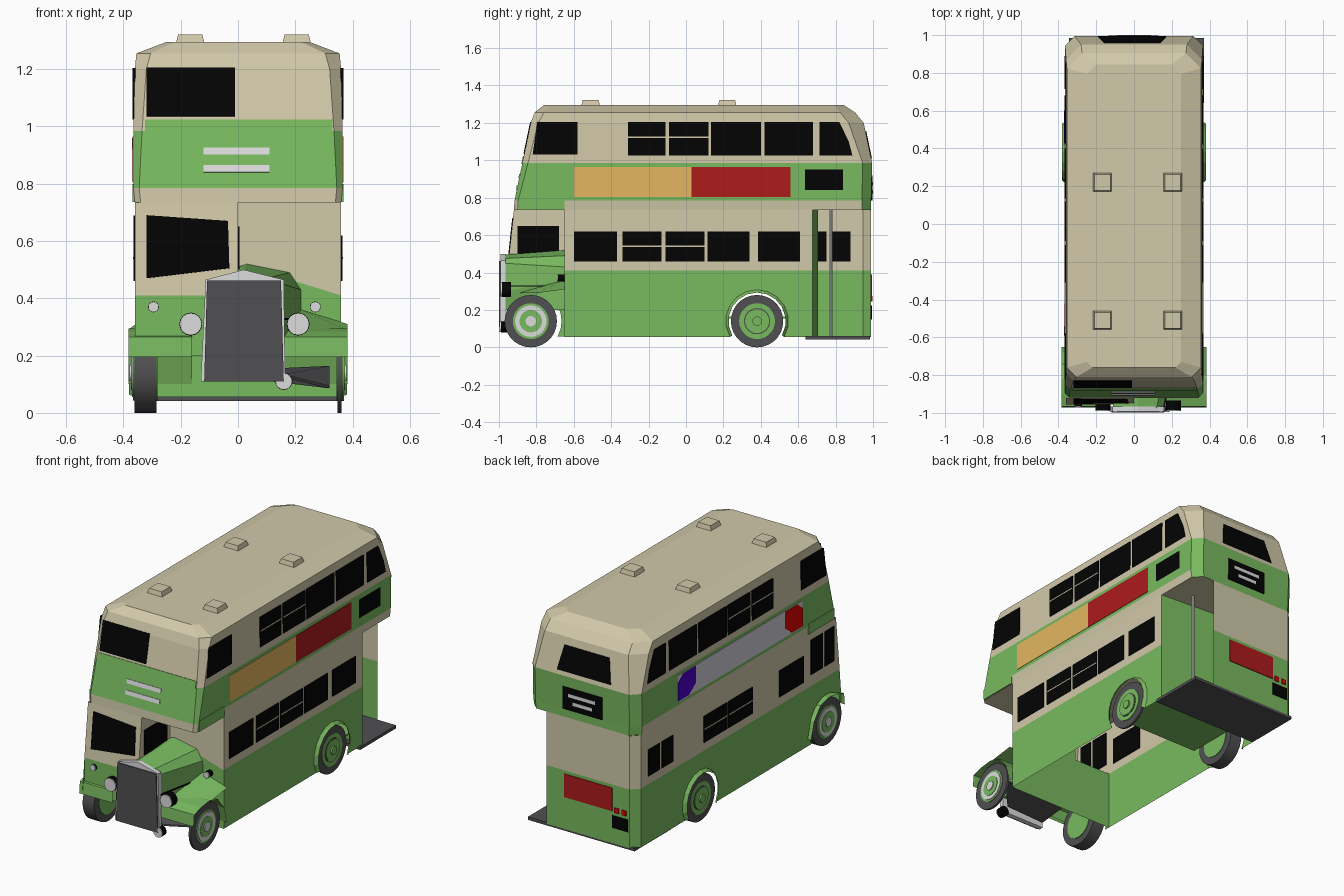
import bpy, bmesh, math
from mathutils import Vector

old = bpy.data.objects.get("Cube")
if old:
    bpy.data.objects.remove(old)


def material(name, r, g, b):
    m = bpy.data.materials.new(name)
    m.use_nodes = True
    m.diffuse_color = (r, g, b, 1)
    node = m.node_tree.nodes["Principled BSDF"]
    node.inputs["Base Color"].default_value = (r, g, b, 1)
    node.inputs["Roughness"].default_value = 0.8
    return m


CREAM = material("cream", .64, .585, .4)
GREEN = material("green", .19, .49, .115)
BLACK = material("black", .001, .001, .001)
DARK = material("dark grey", .08, .08, .085)
LIGHT = material("light grey", .72, .72, .73)
RED = material("panel red", .42, .011, .012)
ORANGE = material("panel orange", .78, .47, .12)
BLUE = material("panel blue", .07, 0, .6)
PALE = material("panel grey", .64, .63, .69)
LAMP_RED = material("bright red", .75, .001, .001)


def finish(name, bm, mats, recalc=True):
    if recalc:
        bmesh.ops.recalc_face_normals(bm, faces=bm.faces)
    me = bpy.data.meshes.new(name)
    bm.to_mesh(me)
    bm.free()
    for m in mats:
        me.materials.append(m)
    ob = bpy.data.objects.new(name, me)
    bpy.context.collection.objects.link(ob)
    return ob


def panels(name, items):
    """Flat polygons, each with its own material."""
    bm, mats = bmesh.new(), []
    for mat, pts in items:
        if mat not in mats:
            mats.append(mat)
        bm.faces.new([bm.verts.new(p) for p in pts]).material_index = mats.index(mat)
    return finish(name, bm, mats, False)


def loft(name, mat, rings):
    """Capped skin between closed rings of points."""
    bm = bmesh.new()
    vs = [[bm.verts.new(p) for p in r] for r in rings]
    n = len(vs[0])
    for a, b in zip(vs, vs[1:]):
        for i in range(n):
            j = (i + 1) % n
            bm.faces.new((a[i], a[j], b[j], b[i]))
    bm.faces.new(vs[0])
    bm.faces.new(vs[-1])
    return finish(name, bm, [mat])


def plate(name, mat, pts, t=.0045):
    """Thin slab lying on both sides of a flat polygon."""
    p = [Vector(q) for q in pts]
    n = (p[1] - p[0]).cross(p[2] - p[0]).normalized() * t
    return loft(name, mat, [[q - n for q in p], [q + n for q in p]])


def box(name, mat, x0, x1, y0, y1, z0, z1, inset=0):
    def ring(z, d):
        return [(x0 + d, y0 + d, z), (x1 - d, y0 + d, z), (x1 - d, y1 - d, z), (x0 + d, y1 - d, z)]
    return loft(name, mat, [ring(z0, 0), ring(z1, inset)])


def cylinder(name, mat, a, b, r, n=24):
    a, b = Vector(a), Vector(b)
    bpy.ops.mesh.primitive_cylinder_add(vertices=n, radius=r, depth=(b - a).length, location=(a + b) / 2)
    ob = bpy.context.object
    ob.name = name
    ob.rotation_euler = (b - a).to_track_quat('Z', 'Y').to_euler()
    ob.data.materials.append(mat)
    bpy.ops.object.shade_smooth_by_angle(angle=math.radians(35))


def arc(cy, r, a0, a1, n=12):
    """Points (y, z) around an axle."""
    return [(cy + r * math.cos(math.radians(a0 + (a1 - a0) * i / n)),
             .14 + r * math.sin(math.radians(a0 + (a1 - a0) * i / n))) for i in range(n + 1)]


# Upper deck and roof: z, half width, front y, rear y, front and rear corner cut
levels = [(.735, .36, -.92, .99, .02, .05), (.785, .365, -.917, .99, .02, .05),
          (.985, .365, -.875, .995, .03, .05), (1.2, .36, -.83, .95, .04, .08),
          (1.255, .355, -.81, .905, .05, .08), (1.295, .25, -.76, .845, .03, .05)]
rings = []
for z, w, f, r, cf, cr in levels:
    half = [(w - cf, f), (w, f + cf), (w, r - cr), (w - cr, r)]
    rings.append([(x, y, z) for x, y in half] + [(-x, y, z) for x, y in reversed(half)])
deck = loft("upper_deck", CREAM, rings)
deck.data.materials.append(GREEN)
for p in deck.data.polygons:
    z = p.center.z
    if .785 < z < .985 or (.74 < z < .785 and p.normal.y > .5):
        p.material_index = 1

# Lower saloon walls with wheel openings, and the half-width cab
FRONT, REAR = -.83, .38
W, LOW, MID, TOP, BULK = .36, .055, .41, .735, -.65
rear_arch = arc(REAR, .168, -30, 210)
near = [(BULK, LOW)] + rear_arch[::-1] + [(.675, LOW), (.675, MID), (BULK, MID)]
off = [(-.955, .2)] + arc(FRONT, .165, 150, -30) + rear_arch[::-1] + [(.945, LOW), (.945, MID), (-.955, MID)]
walls = [(GREEN, [(W, y, z) for y, z in near]), (GREEN, [(-W, y, z) for y, z in off][::-1])]


def wall(x0, y0, x1, y1, z0, z1, mat, lean=0):
    walls.append((mat, [(x0, y0, z0), (x1, y1, z0), (x1, y1 + lean, z1), (x0, y0 + lean, z1)]))


wall(W, BULK, W, .675, MID, TOP, CREAM)
walls.append((CREAM, [(-W, .945, MID), (-W, -.955, MID), (-W, -.92, TOP), (-W, .945, TOP)]))
wall(-W, BULK, W, BULK, LOW, MID, GREEN)
wall(0, BULK, W, BULK, MID, TOP, CREAM)
walls.append((GREEN, [(.15, BULK - .003, MID), (W, BULK - .003, MID), (.15, BULK - .003, .475)]))
wall(-W, -.955, 0, -.955, .2, MID, GREEN)
wall(-W, -.955, 0, -.955, MID, TOP, CREAM, .035)
walls.append((CREAM, [(0, -.955, MID), (0, BULK, MID), (0, BULK, TOP), (0, -.92, TOP)]))
for z0, z1, mat in ((LOW, MID, GREEN), (MID, TOP, CREAM)):
    wall(.24, .99, -.315, .99, z0, z1, mat)
    wall(-.315, .99, -W, .945, z0, z1, mat)
wall(W, .675, -.05, .705, LOW, TOP, GREEN)
panels("lower_body", walls)

# Open rear platform and the floor over the rear axle
box("rear_platform", DARK, -.345, .37, .64, .985, .042, .06)
cylinder("platform_pole", LIGHT, (.21, .775, .06), (.21, .775, .74), .009, 10)
plate("rear_floor", GREEN, [(-.28, .2, .16), (.345, .2, .16), (.345, .665, .16), (-.28, .665, .16)])

# Roof vents
for x in (-.167, .205):
    for y in (-.51, .22):
        box("roof_vent", CREAM, x - .05, x + .05, y - .05, y + .05, 1.29, 1.322, .008)


def side(name, mat, s, y0, y1, z0, z1):
    x = s * (.363 if z0 > TOP else W)
    plate(name, mat, [(x, y0, z0), (x, y1, z0), (x, y1, z1), (x, y0, z1)])


# Side windows, with a rail across the opening ones
for s in (1, -1):
    x = s * .363
    plate("front_upper_window", BLACK, [(x, -.82, 1.03), (x, -.58, 1.03), (x, -.58, 1.205), (x, -.795, 1.205)])
    plate("rear_upper_window", BLACK, [(x, .715, 1.025), (x, .89, 1.025), (x, .87, 1.1), (x, .82, 1.205), (x, .715, 1.205)])
    for y0, y1 in ((-.31, -.11), (-.09, .12), (.135, .4), (.42, .68)):
        side("upper_window", BLACK, s, y0, y1, 1.025, 1.205)
        if y1 < .2:
            side("window_rail", CREAM, s * 1.004, y0, y1, 1.12, 1.127)
    side("front_skirt", GREEN, s, -.895, BULK, .737, .8)
near_lower = [(-.6, -.37), (-.34, -.13), (-.11, .1), (.115, .34), (.385, .61)]
off_lower = [(-.61, -.375), (-.12, .11), (.125, .345), (.64, .75), (.77, .88)]
for s, spans in ((1, near_lower), (-1, off_lower)):
    for y0, y1 in spans:
        side("lower_window", BLACK, s, y0, y1, .46, .62)
        if -.35 < y0 < .2 and not (s > 0 and y0 > .1):
            side("window_rail", CREAM, s * 1.004, y0, y1, .537, .544)
for y0, y1 in ((-.79, -.675), (-.9, -.81)):
    side("cab_door_window", BLACK, -1, y0, y1, .48, .69)
side("cab_inner_window", BLACK, 0, -.9, -.68, .5, .65)

# Side display panels
side("orange_panel", ORANGE, 1, -.6, .03, .805, .965)
side("red_panel", RED, 1, .03, .56, .805, .965)
side("side_blind", BLACK, 1, .635, .84, .84, .95)
side("grey_panel", PALE, -1, -.59, .6, .805, .965)
for name, mat, y, d in (("blue_patch", BLUE, .6, -1), ("red_patch", LAMP_RED, -.59, 1)):
    plate(name, mat, [(-.365, y + d * u, z) for u, z in
                      ((0, .81), (.1, .81), (.17, .86), (.17, .96), (.05, .96), (0, .92))])


def slanted(name, mat, pts, y0, z0, slope):
    plate(name, mat, [(x, y0 + (z - z0) * slope, z) for x, z in pts])


def rect(x0, x1, z0, z1):
    return [(x0, z0), (x1, z0), (x1, z1), (x0, z1)]


# Front glass and strips
slanted("upper_windscreen", BLACK, rect(-.32, -.01, 1.035, 1.205), -.875, .985, .21)
slanted("front_green_sill", GREEN, rect(-.325, .33, .98, 1.023), -.875, .985, .21)
slanted("cab_windscreen", BLACK, [(-.32, .47), (-.03, .505), (-.035, .67), (-.32, .69)], -.955, MID, .108)
for z in (.84, .902):
    slanted("front_strip", LIGHT, rect(-.12, .11, z, z + .024), -.917, .785, .21)

# Rear glass, blind, panel, lamps and plate
slanted("rear_window", BLACK, [(-.19, 1.01), (.17, 1.01), (.14, 1.155), (-.16, 1.155)], .995, .985, -.209)
slanted("rear_blind", BLACK, rect(-.135, .13, .785, .92), .993, 0, 0)
for x0, x1, z in ((-.09, .09, .865), (-.07, .06, .82)):
    slanted("blind_bar", LIGHT, rect(x0, x1, z, z + .02), .995, 0, 0)
slanted("rear_red_panel", RED, rect(-.2, .12, .25, .39), .99, 0, 0)
for x in (-.23, -.28):
    slanted("tail_lamp", LAMP_RED, rect(x - .014, x + .014, .245, .275), .992, 0, 0)
slanted("rear_plate", BLACK, rect(-.305, -.2, .15, .225), .99, 0, 0)

# Bonnet and radiator
nose = [(-.11, .2), (-.11, .455), (.02, .495), (.12, .475), (.155, .45), (.155, .2)]
back = [(-.11, .2), (-.11, .47), (.03, .52), (.18, .49), (.22, .43), (.22, .2)]
loft("bonnet", GREEN, [[(x, -.975, z) for x, z in nose], [(x, BULK, z) for x, z in back]])
shell = [(-.13, .11), (-.113, .465), (.02, .5), (.16, .465), (.165, .11)]
loft("radiator_shell", LIGHT, [[(x, y, z) for x, z in shell] for y in (-.992, -.965)])
slanted("radiator_grille", DARK, [(-.118, .11), (-.108, .463), (.15, .463), (.16, .11)], -.994, 0, 0)
plate("bonnet_seam", BLACK, [(.158, -.97, .325), (.222, BULK, .325), (.222, BULK, .332), (.158, -.97, .332)])

# Lamps
for name, x, y, z, r, depth in (("headlamp", -.165, -.985, .31, .04, .05), ("headlamp", .21, -.985, .31, .04, .05),
                                ("fog_lamp", .16, -.99, .11, .03, .035),
                                ("side_lamp", -.295, -.965, .37, .019, .015), ("side_lamp", .27, -.685, .37, .019, .04)):
    cylinder(name + "_body", BLACK, (x, y + depth, z), (x, y, z), r, 16)
    cylinder(name + "_glass", LIGHT, (x, y, z), (x, y - .006, z), r * .97, 16)

# Front wings, rear arch lips and chassis
wing = [(-.972, .195), (-.965, .265), (-.9, .285), (-.82, .295), (-.74, .275), (-.68, .2), (BULK, .1)]
for s in (1, -1):
    panels("front_wing", [(GREEN, [(s * .16, *a), (s * .383, *a), (s * .383, *b), (s * .16, *b)])
                          for a, b in zip(wing, wing[1:])])
    lip = list(zip(rear_arch, arc(REAR, .153, -30, 210)))
    panels("arch_lip", [(GREEN, [(s * W, *a), (s * W, *b), (s * .38, *d), (s * .38, *c)])
                        for (a, c), (b, d) in zip(lip, lip[1:])])
panels("inner_wing", [(GREEN, [(.16, -.97, .2), (.16, BULK, .2), (.22, BULK, .36), (.16, -.97, .3)]),
                      (GREEN, [(.22, BULK, .36), (.383, BULK, .31), (.383, -.8, .29), (.16, -.9, .29)])])
plate("chassis_plate", DARK, [(-.1, -.93, .12), (.16, -.93, .13), (.32, -.75, .09), (.32, -.75, .16), (-.1, -.75, .14)])

# Wheels: deep tyres on the off side, shallow ones on the near side
for s, inner in ((1, .348), (-1, .285)):
    for y in (FRONT, REAR):
        def disc(name, mat, x0, x1, r):
            cylinder(name, mat, (s * x0, y, .14), (s * x1, y, .14), r, 28)
        disc("tyre", DARK, inner, .362, .14)
        disc("wheel_rim", GREEN, inner - .004, .366, .096)
        if y == FRONT:
            disc("wheel_ring", LIGHT, .36, .37, .084)
            disc("wheel_dish", GREEN, .36, .373, .06)
            disc("wheel_cap", LIGHT, .36, .378, .028)
        else:
            disc("wheel_ring", DARK, .36, .368, .07)
            disc("wheel_dish", GREEN, .36, .371, .064)
            disc("wheel_cap", GREEN, .36, .38, .025)
